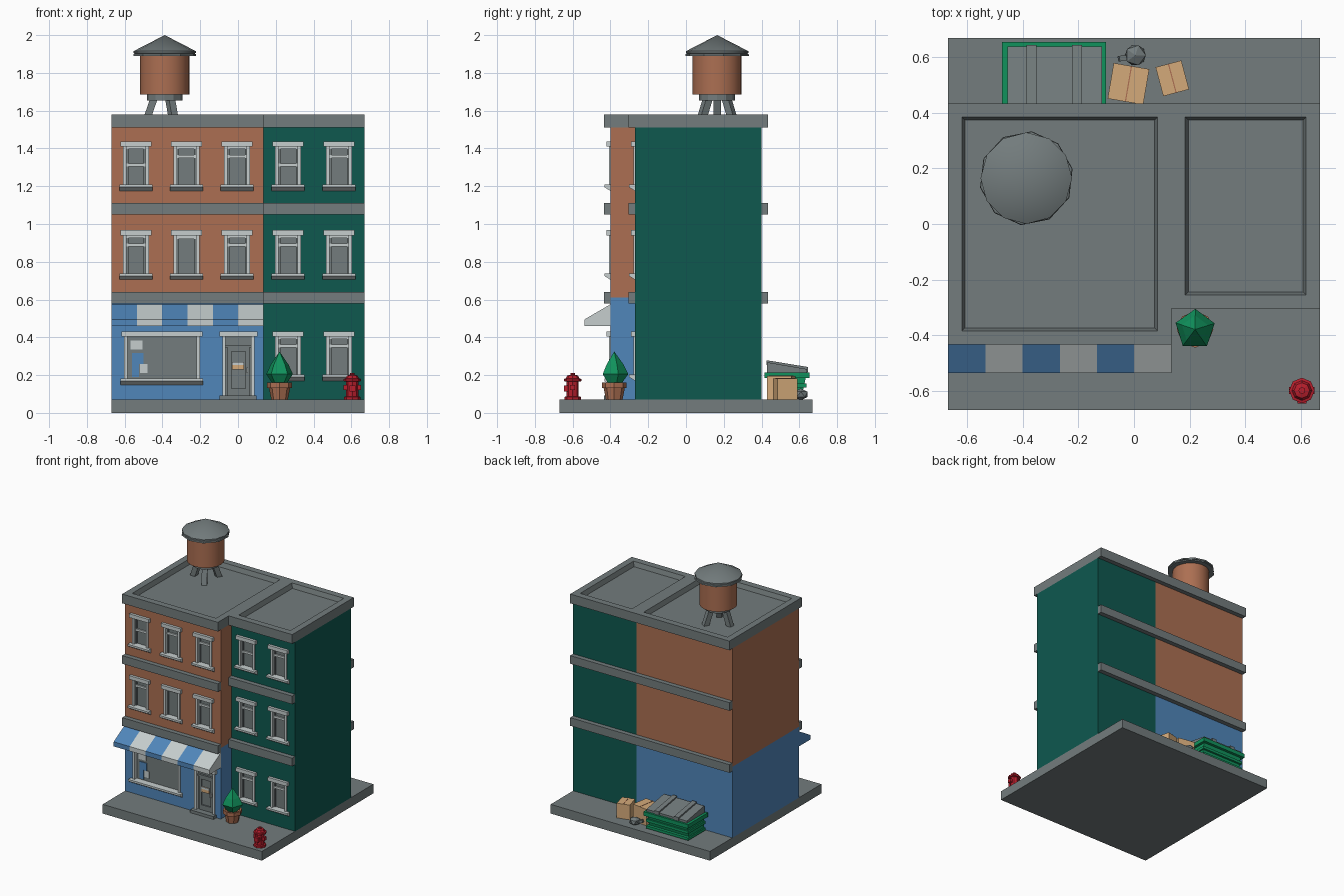
import bpy, bmesh, math
from mathutils import Vector, Matrix

cube = bpy.data.objects.get("Cube")
if cube:
    bpy.data.objects.remove(cube)


def material(name, r, g, b):
    lin = [((c / 255 + 0.055) / 1.055) ** 2.4 for c in (r, g, b)] + [1]
    m = bpy.data.materials.new(name)
    m.use_nodes = True
    m.diffuse_color = lin
    m.node_tree.nodes["Principled BSDF"].inputs["Base Color"].default_value = lin
    return m


GREY = material("concrete grey", 115, 124, 125)
BROWN = material("brick brown", 172, 111, 82)
DARK = material("dark green", 14, 88, 79)
BLUE = material("shop blue", 80, 134, 186)
WHITE = material("pale trim", 198, 206, 206)
TAN = material("cardboard tan", 212, 170, 122)
GREEN = material("bright green", 16, 146, 92)
RED = material("hydrant red", 184, 30, 44)


def finish(name, bm, mat):
    bmesh.ops.recalc_face_normals(bm, faces=bm.faces)
    me = bpy.data.meshes.new(name)
    bm.to_mesh(me)
    bm.free()
    ob = bpy.data.objects.new(name, me)
    bpy.context.collection.objects.link(ob)
    if mat:
        me.materials.append(mat)
    return ob


def add_prism(bm, profile, x0, x1):
    """Extrude a (y, z) outline along x."""
    ends = [[bm.verts.new((x, y, z)) for y, z in profile] for x in (x0, x1)]
    bm.faces.new(ends[0])
    bm.faces.new(ends[1][::-1])
    n = len(profile)
    for i in range(n):
        j = (i + 1) % n
        bm.faces.new((ends[0][i], ends[0][j], ends[1][j], ends[1][i]))


def prism(name, profile, x0, x1, mat):
    bm = bmesh.new()
    add_prism(bm, profile, x0, x1)
    return finish(name, bm, mat)


def rect(y0, y1, z0, z1):
    return [(y0, z0), (y1, z0), (y1, z1), (y0, z1)]


def box(name, x0, x1, y0, y1, z0, z1, mat):
    return prism(name, rect(y0, y1, z0, z1), x0, x1, mat)


def lathe(name, profile, loc, sides, mat, smooth=False, turn=0):
    """Spin an (r, z) profile about a vertical axis."""
    bm = bmesh.new()
    rings = [[bm.verts.new((r * math.cos(turn + math.tau * i / sides),
                            r * math.sin(turn + math.tau * i / sides), z))
              for i in range(sides)] for r, z in profile]
    for a, b in zip(rings, rings[1:]):
        for i in range(sides):
            j = (i + 1) % sides
            bm.faces.new((a[i], a[j], b[j], b[i]))
    bm.faces.new(rings[0])
    bm.faces.new(rings[-1])
    bmesh.ops.remove_doubles(bm, verts=bm.verts, dist=1e-5)
    ob = finish(name, bm, mat)
    ob.location = loc
    if smooth:
        bpy.ops.object.select_all(action='DESELECT')
        ob.select_set(True)
        bpy.context.view_layer.objects.active = ob
        bpy.ops.object.shade_smooth_by_angle(angle=math.radians(35))
    return ob


def beam(name, a, b, size, mat):
    a, b = Vector(a), Vector(b)
    ob = box(name, -size, size, -size, size, -(b - a).length / 2, (b - a).length / 2, mat)
    ob.matrix_world = Matrix.Translation((a + b) / 2) @ (b - a).to_track_quat('Z', 'X').to_matrix().to_4x4()
    return ob


# Pavement, walls, bands and recessed roofs
box("pavement", -0.67, 0.67, -0.67, 0.67, 0, 0.07, GREY)
LEFT, MID, RIGHT = -0.67, 0.135, 0.67
FRONT_L, FRONT_R, BACK = -0.40, -0.27, 0.40
walls = [box("shop_wall", LEFT, MID, FRONT_L, BACK, 0.07, 0.61, BLUE),
         box("brick_wall", LEFT, MID, FRONT_L, BACK, 0.61, 1.51, BROWN),
         box("green_wall", MID, RIGHT, FRONT_R, BACK, 0.07, 1.51, DARK)]
for side, x0, x1, front in (("left", LEFT, MID, FRONT_L), ("right", MID, RIGHT, FRONT_R)):
    for z in (0.578, 1.05):
        box(side + "_front_band", x0, x1, front - 0.035, front, z, z + 0.062, GREY)
        box(side + "_back_band", x0, x1, BACK, BACK + 0.035, z, z + 0.062, GREY)
    bm = bmesh.new()
    add_prism(bm, rect(front - 0.035, BACK + 0.035, 1.51, 1.58), x0, x1)
    bmesh.ops.recalc_face_normals(bm, faces=bm.faces)
    top = [max(bm.faces, key=lambda f: f.calc_center_median().z)]
    bmesh.ops.inset_region(bm, faces=top, thickness=0.07)
    bmesh.ops.inset_region(bm, faces=top, thickness=0.016, depth=-0.035)
    finish(side + "_roof", bm, GREY)

# Windows: a recess in the wall, glass, jambs, lintel, sloped sill and sash bars
cutter_bm = bmesh.new()


def opening(name, x0, x1, z0, z1, y):
    add_prism(cutter_bm, rect(y - 0.05, y + 0.03, z0, z1), x0, x1)
    box(name + "_glass", x0, x1, y + 0.02, y + 0.03, z0, z1, GREY)
    for a, b in ((x0 - 0.008, x0 + 0.01), (x1 - 0.01, x1 + 0.008)):
        box(name + "_jamb", a, b, y - 0.008, y + 0.025, z0, z1, WHITE)
    box(name + "_lintel", x0 - 0.022, x1 + 0.022, y - 0.02, y + 0.025, z1 - 0.004, z1 + 0.024, WHITE)


def sill(name, x0, x1, y, z):
    prism(name + "_sill", [(y + 0.025, z), (y, z), (y - 0.032, z + 0.02),
                           (y - 0.032, z + 0.034), (y + 0.025, z + 0.034)], x0, x1, WHITE)


def window(x, z, y, rail):
    opening("window", x - 0.06, x + 0.06, z + 0.03, z + 0.238, y)
    sill("window", x - 0.087, x + 0.087, y, z)
    box("sash_rail", x - 0.05, x + 0.05, y + 0.01, y + 0.02, z + rail, z + rail + 0.016, WHITE)
    box("sash_head", x - 0.05, x + 0.05, y + 0.006, y + 0.02, z + 0.222, z + 0.238, WHITE)
    for s in (-1, 1):
        box("sash_stile", x + s * 0.046 - 0.005, x + s * 0.046 + 0.005, y + 0.012, y + 0.02,
            z + 0.03, z + 0.238, GREY)


LOW, HIGH = 0.13, 0.175
for x, upper, middle in ((-0.54, LOW, HIGH), (-0.273, HIGH, 0.215), (-0.005, HIGH, HIGH)):
    window(x, 1.175, FRONT_L, upper)
    window(x, 0.705, FRONT_L, middle)
for x, upper in ((0.265, LOW), (0.535, HIGH)):
    for z, rail in ((1.175, upper), (0.705, HIGH), (0.17, HIGH)):
        window(x, z, FRONT_R, rail)

# Shop window with posters
opening("shop_window", -0.595, -0.21, 0.18, 0.408, FRONT_L)
sill("shop_window", -0.622, -0.185, FRONT_L, 0.148)
for x0, x1, z0, z1, mat in ((-0.568, -0.505, 0.335, 0.382, WHITE), (-0.56, -0.50, 0.26, 0.318, BLUE),
                            (-0.56, -0.525, 0.19, 0.26, BLUE), (-0.52, -0.478, 0.21, 0.26, WHITE)):
    box("poster", x0, x1, FRONT_L + 0.015, FRONT_L + 0.02, z0, z1, mat)

# Door with transom, frame, sign and step
opening("door", -0.075, 0.08, 0.09, 0.408, FRONT_L)
box("door_step", -0.098, 0.098, FRONT_L - 0.035, FRONT_L + 0.03, 0.07, 0.092, GREY)
box("door_transom", -0.065, 0.07, FRONT_L + 0.005, FRONT_L + 0.02, 0.345, 0.36, GREY)
for x0, x1, z0, z1 in ((-0.055, -0.035, 0.092, 0.345), (0.04, 0.06, 0.092, 0.345),
                       (-0.035, 0.04, 0.092, 0.13), (-0.035, 0.04, 0.325, 0.345)):
    box("door_frame", x0, x1, FRONT_L + 0.01, FRONT_L + 0.02, z0, z1, GREY)
box("door_sign", -0.032, 0.032, FRONT_L + 0.008, FRONT_L + 0.012, 0.23, 0.27, TAN)
box("door_sign_top", -0.032, 0.032, FRONT_L + 0.006, FRONT_L + 0.012, 0.254, 0.27, WHITE)
box("door_handle", 0.044, 0.054, FRONT_L - 0.005, FRONT_L + 0.01, 0.21, 0.24, WHITE)

cutter = finish("opening_cutter", cutter_bm, None)
cutter.hide_render = True
cutter.hide_set(True)
for wall in walls:
    mod = wall.modifiers.new("openings", 'BOOLEAN')
    mod.object = cutter
    mod.operation = 'DIFFERENCE'
    mod.solver = 'EXACT'

# Striped awning
step = (MID - LEFT) / 6
for i in range(6):
    prism("awning_stripe", [(FRONT_L, 0.575), (-0.537, 0.495), (-0.537, 0.46), (FRONT_L, 0.46)],
          LEFT + i * step, LEFT + (i + 1) * step, WHITE if i % 2 else BLUE)

# Water tower
TX, TY = -0.388, 0.165
lathe("tank", [(0.13, 1.685), (0.13, 1.9)], (TX, TY, 0), 24, BROWN, True)
lathe("tank_base", [(0.095, 1.655), (0.095, 1.69)], (TX, TY, 0), 12, GREY)
lathe("tank_roof", [(0.13, 1.895), (0.165, 1.905), (0.165, 1.915), (0, 2.0)], (TX, TY, 0), 12, GREY, True)
lathe("tank_roof_rim", [(0.13, 1.89), (0.17, 1.89), (0.168, 1.9), (0.13, 1.912)], (TX, TY, 0), 10, GREY,
      turn=0.2)
for k in range(3):
    a = math.pi / 3 + k * math.tau / 3
    c, s = math.cos(a), math.sin(a)
    beam("tank_leg", (TX + 0.1 * c, TY + 0.1 * s, 1.54), (TX + 0.055 * c, TY + 0.055 * s, 1.67), 0.019, GREY)

# Potted shrub
lathe("pot", [(0.044, 0.07), (0.056, 0.132), (0.066, 0.132), (0.066, 0.16), (0.052, 0.16), (0.05, 0.15)],
      (0.22, -0.38, 0), 8, BROWN)
lathe("shrub", [(0.035, 0.15), (0.074, 0.205), (0.05, 0.255), (0, 0.325)], (0.22, -0.38, 0), 5, GREEN, turn=0.3)

# Fire hydrant
HX, HY = 0.605, -0.60
lathe("hydrant", [(0.044, 0.07), (0.044, 0.085), (0.032, 0.087), (0.032, 0.165), (0.046, 0.168), (0.046, 0.18),
                  (0.036, 0.182), (0.028, 0.198), (0.012, 0.202), (0.012, 0.212)], (HX, HY, 0), 8, RED)
beam("hydrant_side_nozzles", (HX - 0.046, HY, 0.135), (HX + 0.046, HY, 0.135), 0.013, RED)
beam("hydrant_front_nozzle", (HX, HY - 0.046, 0.13), (HX, HY, 0.13), 0.016, RED)

# Dumpster with ribbed body and sloped lid
prism("dumpster_body", [(0.435, 0.08), (0.61, 0.08), (0.635, 0.19), (0.435, 0.19)], -0.455, -0.12, GREEN)
for z in (0.085, 0.135):
    box("dumpster_rib", -0.465, -0.11, 0.43, 0.638, z, z + 0.02, GREEN)
box("dumpster_rim", -0.475, -0.10, 0.415, 0.655, 0.185, 0.215, GREEN)
prism("dumpster_lid", [(0.43, 0.21), (0.64, 0.21), (0.64, 0.232), (0.43, 0.268)], -0.455, -0.115, GREY)
for x in (-0.37, -0.205):
    prism("lid_rib", [(0.425, 0.255), (0.645, 0.215), (0.645, 0.243), (0.425, 0.279)], x - 0.018, x + 0.018, GREY)

# Cardboard boxes and a rubbish bag
for x, y, w, d, h, turn in ((-0.02, 0.505, 0.065, 0.065, 0.125, -0.17), (0.138, 0.525, 0.048, 0.054, 0.112, 0.26)):
    for part in (box("carton", -w, w, -d, d, 0, h, TAN), box("carton_seam", -0.002, 0.002, -d, d, h, h + 0.002, BROWN)):
        part.location = (x, y, 0.07)
        part.rotation_euler.z = turn
bm = bmesh.new()
bmesh.ops.create_icosphere(bm, subdivisions=1, radius=0.042)
bag = finish("rubbish_bag", bm, GREY)
bag.location = (0.005, 0.608, 0.098)
bag.scale.z = 0.75
beam("bag_knot", (-0.03, 0.6, 0.1), (-0.055, 0.595, 0.108), 0.01, GREY)
